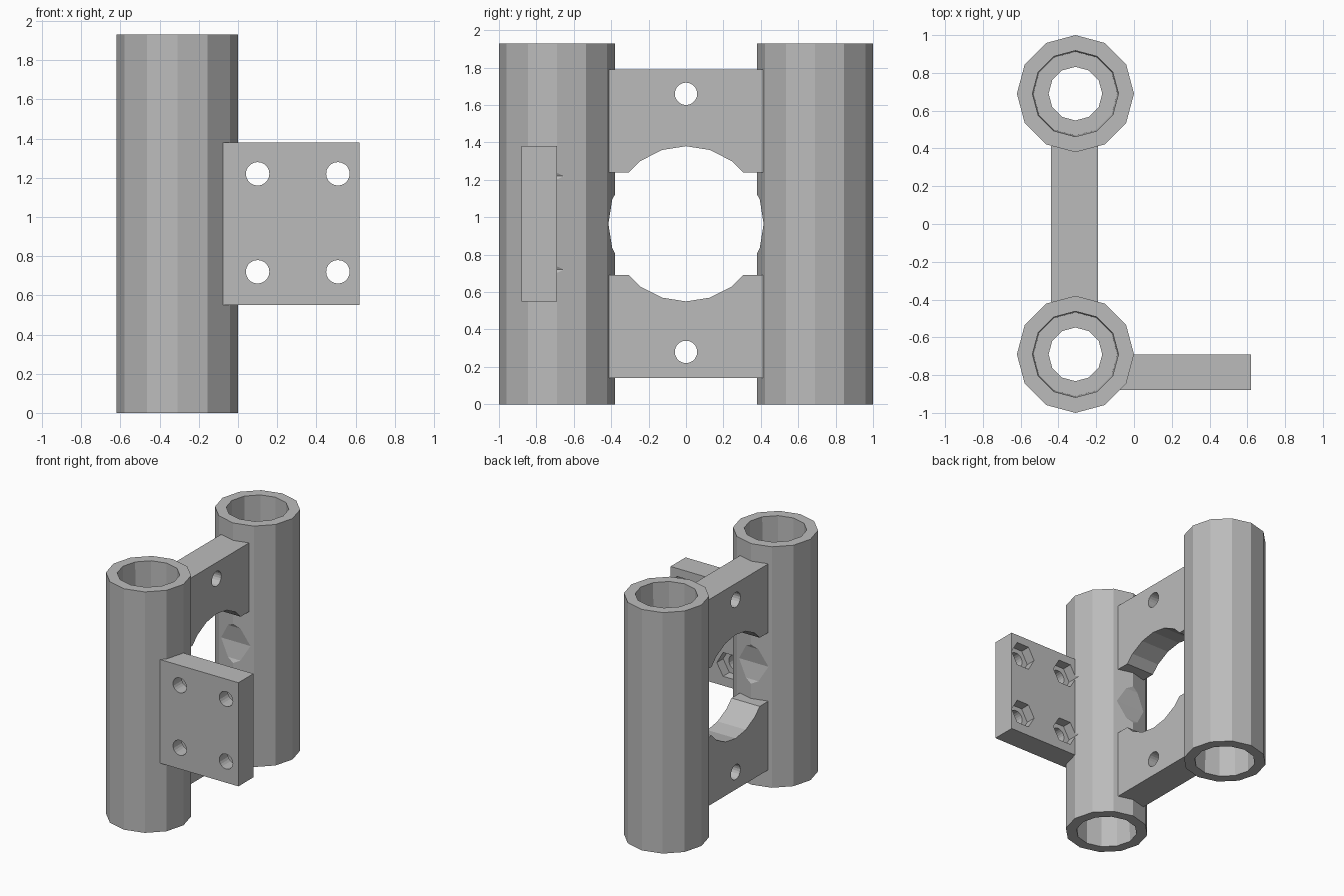
import bpy
import bmesh
from math import cos, sin, tau

cube = bpy.data.objects.get("Cube")
if cube:
    bpy.data.objects.remove(cube, do_unlink=True)

# Single plain material
grey = bpy.data.materials.new("light_grey")
grey.use_nodes = True
colour = (0.5, 0.5, 0.5, 1)
grey.diffuse_color = colour
grey.node_tree.nodes["Principled BSDF"].inputs["Base Color"].default_value = colour

HEIGHT, MID = 1.93, 0.965
TUBE_X, TUBE_Y = -0.31, 0.69
TUBE_R, BORE_R, ROD_R = 0.31, 0.225, 0.142
BEARING_DEPTH = 0.73
HOLE_R = 0.06


def finish(name, bm):
    bmesh.ops.recalc_face_normals(bm, faces=bm.faces)
    mesh = bpy.data.meshes.new(name)
    bm.to_mesh(mesh)
    bm.free()
    mesh.materials.append(grey)
    obj = bpy.data.objects.new(name, mesh)
    bpy.context.collection.objects.link(obj)
    return obj


def box(name, low, high):
    bm = bmesh.new()
    bmesh.ops.create_cube(bm, size=1)
    for v in bm.verts:
        v.co = [l + (c + 0.5) * (h - l) for c, l, h in zip(v.co, low, high)]
    return finish(name, bm)


def prism(name, sides, radius, axis, u, z, start, end):
    """Horizontal prism along x or y, centred on (u, z) in the other two axes."""
    bm = bmesh.new()
    rings = []
    for w in (start, end):
        ring = []
        for i in range(sides):
            a = tau * i / sides
            p, q = u + radius * cos(a), z + radius * sin(a)
            ring.append(bm.verts.new((w, p, q) if axis == "x" else (p, w, q)))
        bm.faces.new(ring)
        rings.append(ring)
    for i in range(sides):
        j = (i + 1) % sides
        bm.faces.new((rings[0][i], rings[0][j], rings[1][j], rings[1][i]))
    return finish(name, bm)


def revolve(name, profile, x, y, sides=12):
    """Revolve a closed (radius, height) profile about a vertical axis."""
    bm = bmesh.new()
    rings = [[bm.verts.new((x + r * cos(tau * i / sides), y + r * sin(tau * i / sides), z))
              for r, z in profile] for i in range(sides)]
    for i in range(sides):
        a, b = rings[i], rings[(i + 1) % sides]
        for k in range(len(profile)):
            m = (k + 1) % len(profile)
            bm.faces.new((a[k], b[k], b[m], a[m]))
    return finish(name, bm)


def cut(obj, cutter):
    """Subtract the cutter, then discard it."""
    mod = obj.modifiers.new("cut", "BOOLEAN")
    mod.operation = "DIFFERENCE"
    mod.solver = "EXACT"
    mod.object = cutter
    bpy.context.view_layer.objects.active = obj
    bpy.ops.object.modifier_apply(modifier=mod.name)
    bpy.data.objects.remove(cutter, do_unlink=True)


def window():
    return prism("window_cutter", 20, 0.415, "x", 0, MID, -0.8, 0.1)


def nut_pocket(x, z):
    return prism("nut_cutter", 6, 0.11, "y", x, z, -0.77, -0.64)


bolt_spots = [(x, z) for x in (0.10, 0.51) for z in (0.72, 1.22)]

# Bearing tubes: wide bore at both ends, narrow rod passage in the middle
top_step = HEIGHT - BEARING_DEPTH
tube_profile = [(TUBE_R, 0), (TUBE_R, HEIGHT),
                (BORE_R + 0.003, HEIGHT), (BORE_R - 0.003, top_step),
                (ROD_R, top_step), (ROD_R, BEARING_DEPTH),
                (BORE_R - 0.003, BEARING_DEPTH), (BORE_R + 0.003, 0)]
for name, y in (("front_tube", -TUBE_Y), ("back_tube", TUBE_Y)):
    tube = revolve(name, tube_profile, TUBE_X, y)
    cut(tube, window())
    if y < 0:
        for x, z in bolt_spots[:2]:
            cut(tube, nut_pocket(x, z))

# Bridges joining the tubes, hollowed by the round window
for name, low, high, hole_z in (("lower_bridge", 0.14, 0.69, 0.28),
                                ("upper_bridge", 1.24, 1.79, 1.66)):
    bridge = box(name, (-0.44, -0.412, low), (-0.19, 0.412, high))
    cut(bridge, window())
    cut(bridge, prism("hole_cutter", 20, HOLE_R, "x", 0, hole_z, -0.6, 0))

# Mounting plate with bolt holes and hexagonal nut pockets behind
plate = box("mounting_plate", (-0.08, -0.88, 0.55), (0.62, -0.69, 1.38))
for x, z in bolt_spots:
    cut(plate, prism("hole_cutter", 20, HOLE_R, "y", x, z, -1, -0.5))
    cut(plate, nut_pocket(x, z))
